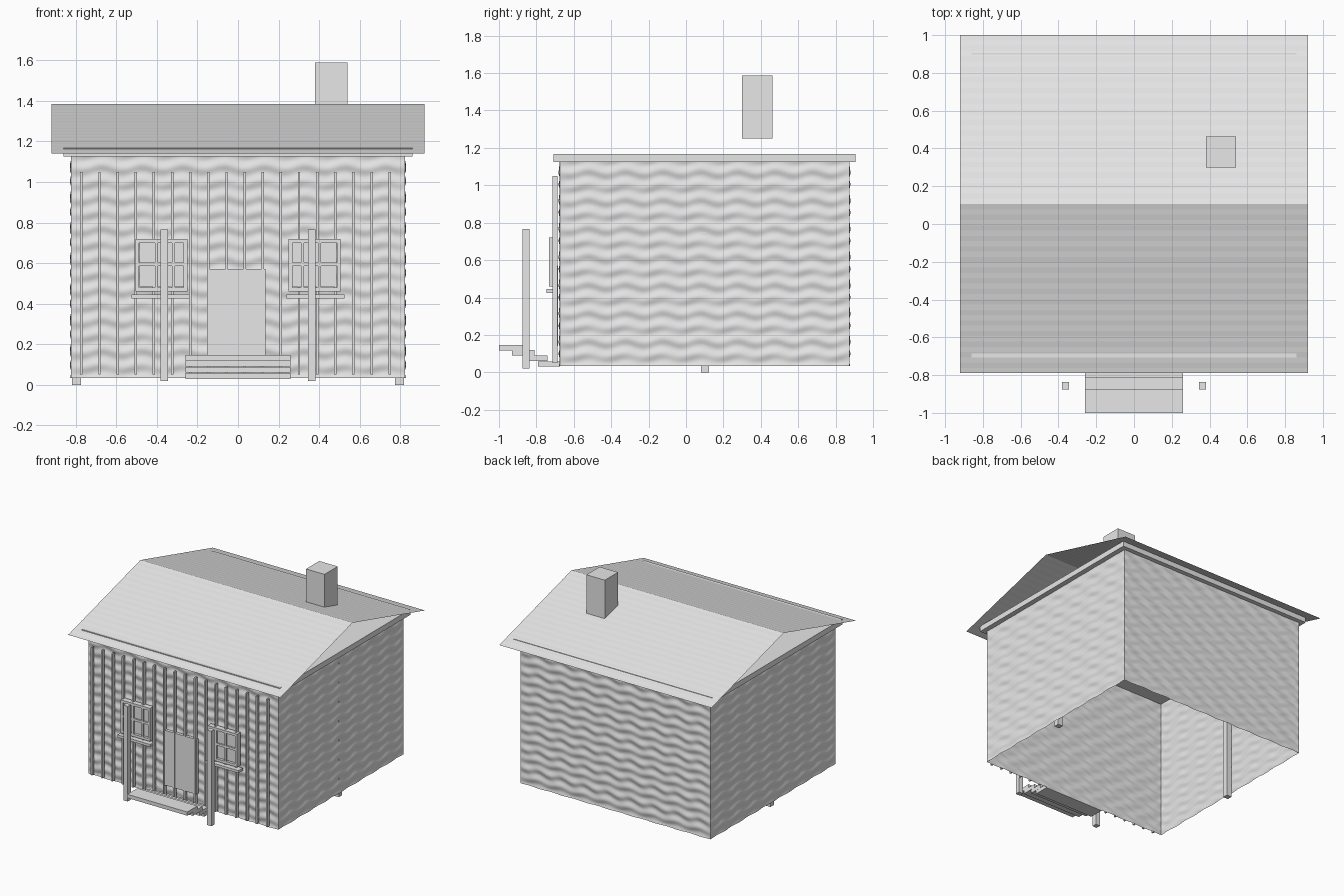
import bpy
import bmesh
from math import sin, pi
from mathutils import Vector

cube = bpy.data.objects.get("Cube")
if cube:
    bpy.data.objects.remove(cube)

# One plain grey for the whole house
grey = bpy.data.materials.new("plain_grey")
grey.use_nodes = True
grey.diffuse_color = (0.8, 0.8, 0.8, 1)
grey.node_tree.nodes["Principled BSDF"].inputs["Base Color"].default_value = (0.8, 0.8, 0.8, 1)


def finish(name, bm, smooth=False):
    mesh = bpy.data.meshes.new(name)
    bm.to_mesh(mesh)
    bm.free()
    mesh.materials.append(grey)
    for poly in mesh.polygons:
        poly.use_smooth = smooth
    obj = bpy.data.objects.new(name, mesh)
    bpy.context.collection.objects.link(obj)
    return obj


def box(name, x, y, z):
    """Box from (min, max) pairs along each axis."""
    bm = bmesh.new()
    bmesh.ops.create_cube(bm, size=1)
    for v in bm.verts:
        v.co = [(lo + hi) / 2 + c * (hi - lo) for c, (lo, hi) in zip(v.co, (x, y, z))]
    return finish(name, bm)


def sheet(name, rows, smooth=False):
    """Surface through equal rows of points."""
    bm = bmesh.new()
    grid = [[bm.verts.new(p) for p in row] for row in rows]
    for a, b in zip(grid, grid[1:]):
        for i in range(len(a) - 1):
            bm.faces.new((a[i], a[i + 1], b[i + 1], b[i]))
    return finish(name, bm, smooth)


# Rippled siding: horizontal courses with a slower sideways undulation
COURSE = 0.0755
BOTTOM, TOP = 0.035, 1.135


def ripple(u, z):
    course = z / COURSE
    return 0.004 * sin(2 * pi * course + 0.9 * sin(2 * pi * u / 0.2)) \
        + 0.002 * sin(2 * pi * (u / 0.2 + course / 2))


def wall(name, start, end):
    start, end = Vector(start), Vector(end)
    along = end - start
    out = Vector((along.y, -along.x, 0)).normalized()
    nu, nz = 72, 116
    rows = []
    for j in range(nz + 1):
        z = BOTTOM + (TOP - BOTTOM) * j / nz
        row = []
        for i in range(nu + 1):
            t = i / nu
            fade = min(1, i, nu - i)
            p = start + along * t + out * ripple(t * along.length, z) * fade
            row.append((p.x, p.y, z))
        rows.append(row)
    sheet(name, rows, True)


W, FRONT, BACK = 0.823, -0.675, 0.873
corners = [(-W, FRONT, 0), (W, FRONT, 0), (W, BACK, 0), (-W, BACK, 0)]
for i, side in enumerate(("front", "left", "back", "right")):
    wall(side + "_wall", corners[i], corners[(i + 1) % 4])

# Ceiling slab and thin, slightly ribbed roof, open at the gables
box("ceiling_slab", (-0.86, 0.86), (-0.708, 0.906), (1.125, 1.168))
RIDGE_Y, RIDGE_Z, EAVE_Z, RIBS = 0.105, 1.385, 1.14, 32
for side, eave_y in (("front", -0.79), ("back", 1.0)):
    rows = []
    for i in range(RIBS + 1):
        t = i / RIBS
        y = eave_y + (RIDGE_Y - eave_y) * t
        z = EAVE_Z + (RIDGE_Z - EAVE_Z) * t - 0.001 * (i % 2)
        row = [(-0.92, y, z), (0.92, y, z)]
        rows.append(row if side == "front" else row[::-1])
    sheet(side + "_roof", rows)

box("chimney", (0.38, 0.54), (0.3, 0.463), (1.25, 1.588))

# Vertical battens across the front
for i in range(18):
    x = -0.772 + i * 0.0894
    box("batten", (x - 0.006, x + 0.006), (-0.714, -0.687), (0.05, 1.05))

# Door and the stack of cantilevered steps
box("door", (-0.15, 0.135), (-0.709, -0.685), (0.14, 0.57))
steps = [(-0.79, -0.675, 0.03), (-0.85, -0.74, 0.06), (-0.93, -0.81, 0.09), (-1.0, -0.875, 0.118)]
for y0, y1, z in steps:
    box("step", (-0.26, 0.26), (y0, y1), (z, z + 0.029))

for s in (-1, 1):
    def side_box(name, x0, x1, y, z):
        box(name, tuple(sorted((s * x0, s * x1))), y, z)

    # Window: pane, surround, cross bars and sill
    side_box("window_pane", 0.255, 0.485, (-0.72, -0.69), (0.485, 0.70))
    for x0, x1 in ((0.25, 0.268), (0.487, 0.505), (0.395, 0.41), (0.31, 0.325)):
        side_box("window_upright", x0, x1, (-0.732, -0.69), (0.47, 0.715))
    for z0, z1 in ((0.46, 0.48), (0.585, 0.603), (0.7, 0.72)):
        side_box("window_rail", 0.25, 0.505, (-0.732, -0.69), (z0, z1))
    side_box("window_sill", 0.24, 0.525, (-0.745, -0.69), (0.425, 0.445))

    # Free-standing porch post and side foundation post
    side_box("porch_post", 0.344, 0.382, (-0.875, -0.837), (0.02, 0.765))
    side_box("foundation_post", 0.775, 0.818, (0.08, 0.122), (0, 1.125))
